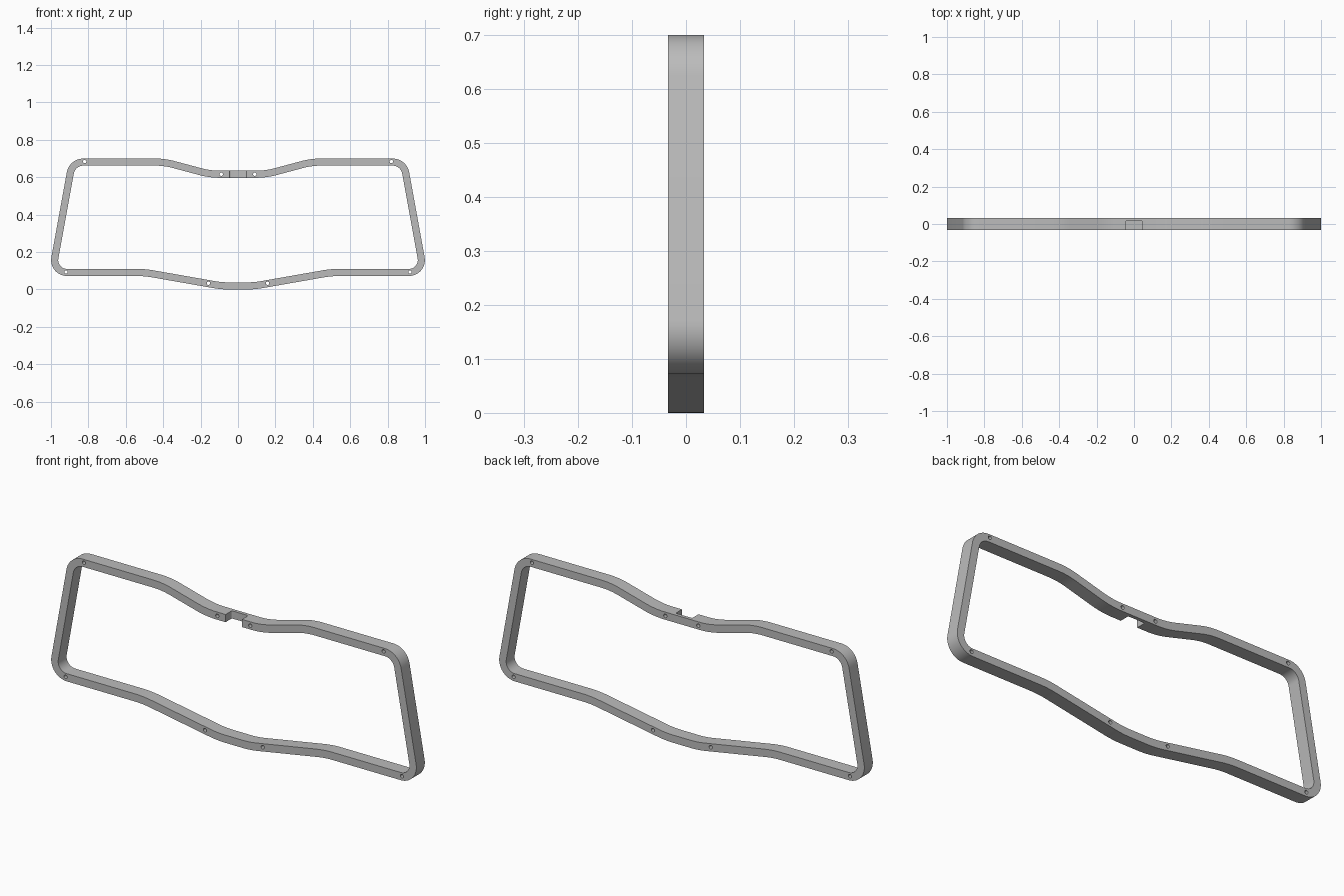
import bpy, bmesh, math
from mathutils import Vector, Matrix

cube = bpy.data.objects.get("Cube")
if cube:
    bpy.data.objects.remove(cube, do_unlink=True)

DEPTH, BAR, ARC_STEPS = 0.066, 0.038, 14

grey = bpy.data.materials.new("light grey")
grey.use_nodes = True
colour = (0.5, 0.5, 0.5, 1)
grey.diffuse_color = colour
grey.node_tree.nodes["Principled BSDF"].inputs["Base Color"].default_value = colour


def new_object(name, bm):
    bmesh.ops.recalc_face_normals(bm, faces=bm.faces)
    mesh = bpy.data.meshes.new(name)
    bm.to_mesh(mesh)
    bm.free()
    mesh.materials.append(grey)
    obj = bpy.data.objects.new(name, mesh)
    bpy.context.collection.objects.link(obj)
    return obj


def fillet(prev, corner, nxt, radius):
    """Rounded corner as (point, inward normal) pairs."""
    a, b = (corner - prev).normalized(), (nxt - corner).normalized()
    turn = math.atan2(a.x * b.y - a.y * b.x, a.dot(b))
    tangent = radius * math.tan(abs(turn) / 2)
    side = math.copysign(1, turn)
    normal = Vector((-a.y, a.x))
    centre = corner - a * tangent + normal * radius * side
    result = []
    for i in range(ARC_STEPS + 1):
        n = Matrix.Rotation(turn * i / ARC_STEPS, 2) @ normal
        result.append((centre - n * radius * side, n))
    return result


# Outer outline: right half corners with fillet radius, then mirrored
half = [(0.09, 0, 0.5), (0.50, 0.072, 0.5), (1.016, 0.072, 0.085),
        (0.902, 0.70, 0.09), (0.39, 0.70, 0.4), (0.147, 0.635, 0.4)]
outline = half + [(-x, z, r) for x, z, r in reversed(half)]
corners = [Vector((x, z)) for x, z, r in outline]
path = []
for i, (x, z, r) in enumerate(outline):
    path += fillet(corners[i - 1], corners[i], corners[(i + 1) % len(corners)], r)

# Frame ring: rectangular section swept around the outline
bm = bmesh.new()
rings = []
for p, n in path:
    q = p + n * BAR
    section = [(p, -1), (p, 1), (q, 1), (q, -1)]
    rings.append([bm.verts.new((v.x, s * DEPTH / 2, v.y)) for v, s in section])
for i, ring in enumerate(rings):
    nxt = rings[(i + 1) % len(rings)]
    for k in range(4):
        j = (k + 1) % 4
        bm.faces.new((ring[k], ring[j], nxt[j], nxt[k]))
frame = new_object("frame", bm)

# Cutter for the screw holes
bm = bmesh.new()
for x, z in [(0.82, 0.684), (0.09, 0.616), (0.92, 0.093), (0.158, 0.033)]:
    for side in (-1, 1):
        place = Matrix.Translation((side * x, 0, z)) @ Matrix.Rotation(math.pi / 2, 4, "X")
        bmesh.ops.create_cone(bm, cap_ends=True, segments=20, radius1=0.009,
                              radius2=0.009, depth=0.2, matrix=place)
holes = new_object("hole_cutter", bm)

# Cutter for the front notch, with rounded rear corners
bm = bmesh.new()
bmesh.ops.create_cube(bm, size=1, matrix=Matrix.Translation((0, -0.034, 0.616))
                      @ Matrix.Diagonal((0.09, 0.1, 0.1, 1)))
rear = [e for e in bm.edges if all(v.co.y > 0 for v in e.verts)
        and abs(e.verts[0].co.x - e.verts[1].co.x) < 0.001]
bmesh.ops.bevel(bm, geom=rear, offset=0.007, segments=5, profile=0.5, affect="EDGES")
notch = new_object("notch_cutter", bm)

for cutter in (holes, notch):
    mod = frame.modifiers.new(cutter.name, "BOOLEAN")
    mod.operation, mod.solver, mod.object = "DIFFERENCE", "EXACT", cutter
    cutter.hide_render = True

# Apply the cuts, remove the cutters, smooth the bends
bpy.ops.object.select_all(action="DESELECT")
frame.select_set(True)
bpy.context.view_layer.objects.active = frame
for mod in list(frame.modifiers):
    bpy.ops.object.modifier_apply(modifier=mod.name)
for cutter in (holes, notch):
    bpy.data.objects.remove(cutter, do_unlink=True)
bpy.ops.object.shade_smooth_by_angle(angle=math.radians(30))
